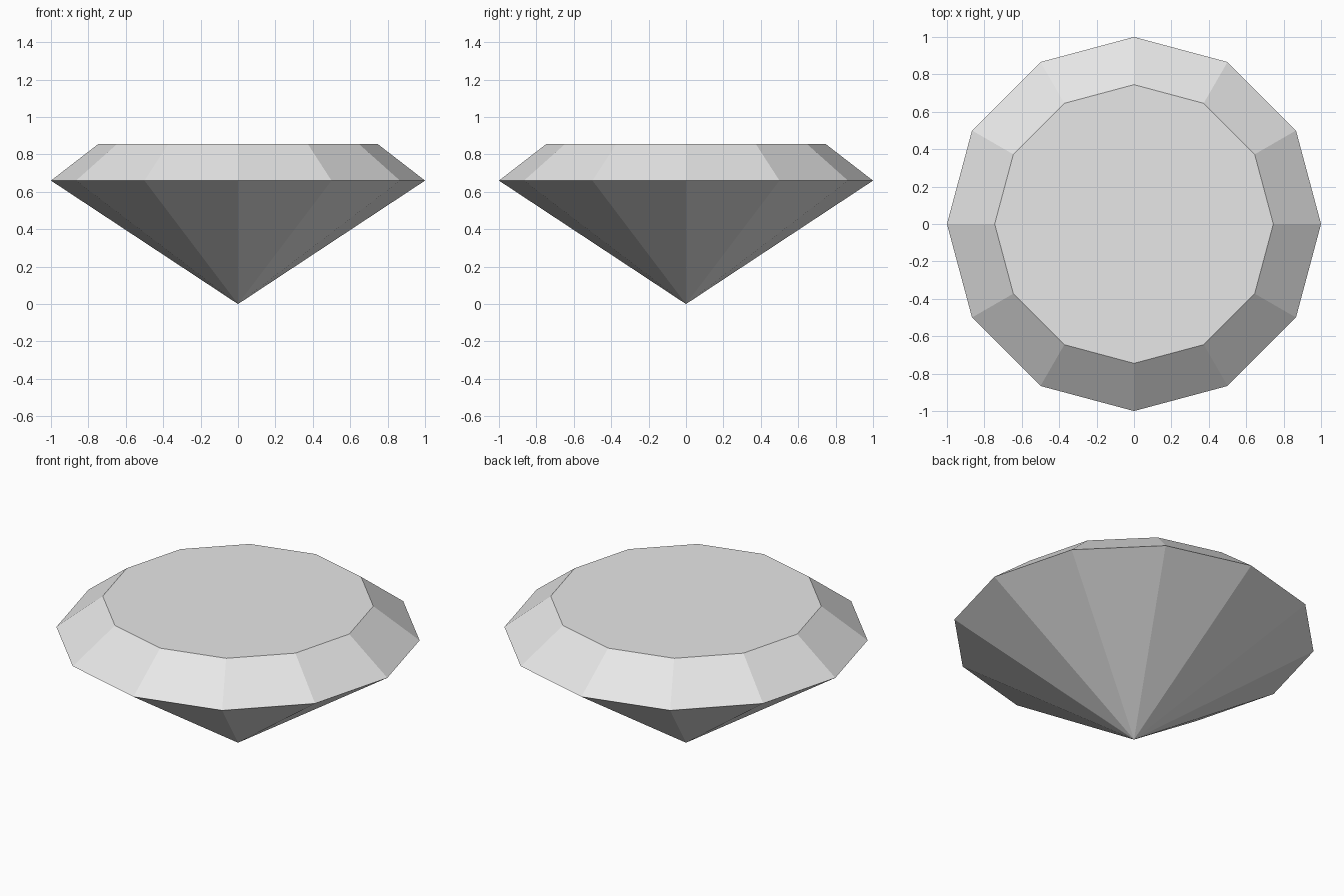
import bpy, bmesh, math

cube = bpy.data.objects.get("Cube")
if cube:
    bpy.data.objects.remove(cube, do_unlink=True)

SIDES = 12
GIRDLE_RADIUS, GIRDLE_Z = 1.0, 0.66
TABLE_RADIUS, TABLE_Z = 0.745, 0.857

# Single neutral grey
grey = bpy.data.materials.new("light_grey")
grey.use_nodes = True
colour = (0.8, 0.8, 0.8, 1.0)
grey.diffuse_color = colour
grey.node_tree.nodes["Principled BSDF"].inputs["Base Color"].default_value = colour


def ring(bm, radius, z):
    """Regular ring of vertices with a corner on each axis."""
    angles = [math.tau * i / SIDES for i in range(SIDES)]
    return [bm.verts.new((radius * math.cos(a), radius * math.sin(a), z)) for a in angles]


bm = bmesh.new()
culet = bm.verts.new((0, 0, 0))
girdle = ring(bm, GIRDLE_RADIUS, GIRDLE_Z)
table = ring(bm, TABLE_RADIUS, TABLE_Z)

# Pointed pavilion below the girdle, sloped crown above it
for i in range(SIDES):
    j = (i + 1) % SIDES
    bm.faces.new((culet, girdle[j], girdle[i]))
    bm.faces.new((girdle[i], girdle[j], table[j], table[i]))

# Flat table on top
bm.faces.new(table)
bmesh.ops.recalc_face_normals(bm, faces=bm.faces)

mesh = bpy.data.meshes.new("cut_gem")
bm.to_mesh(mesh)
bm.free()
mesh.materials.append(grey)
gem = bpy.data.objects.new("cut_gem", mesh)
bpy.context.collection.objects.link(gem)
